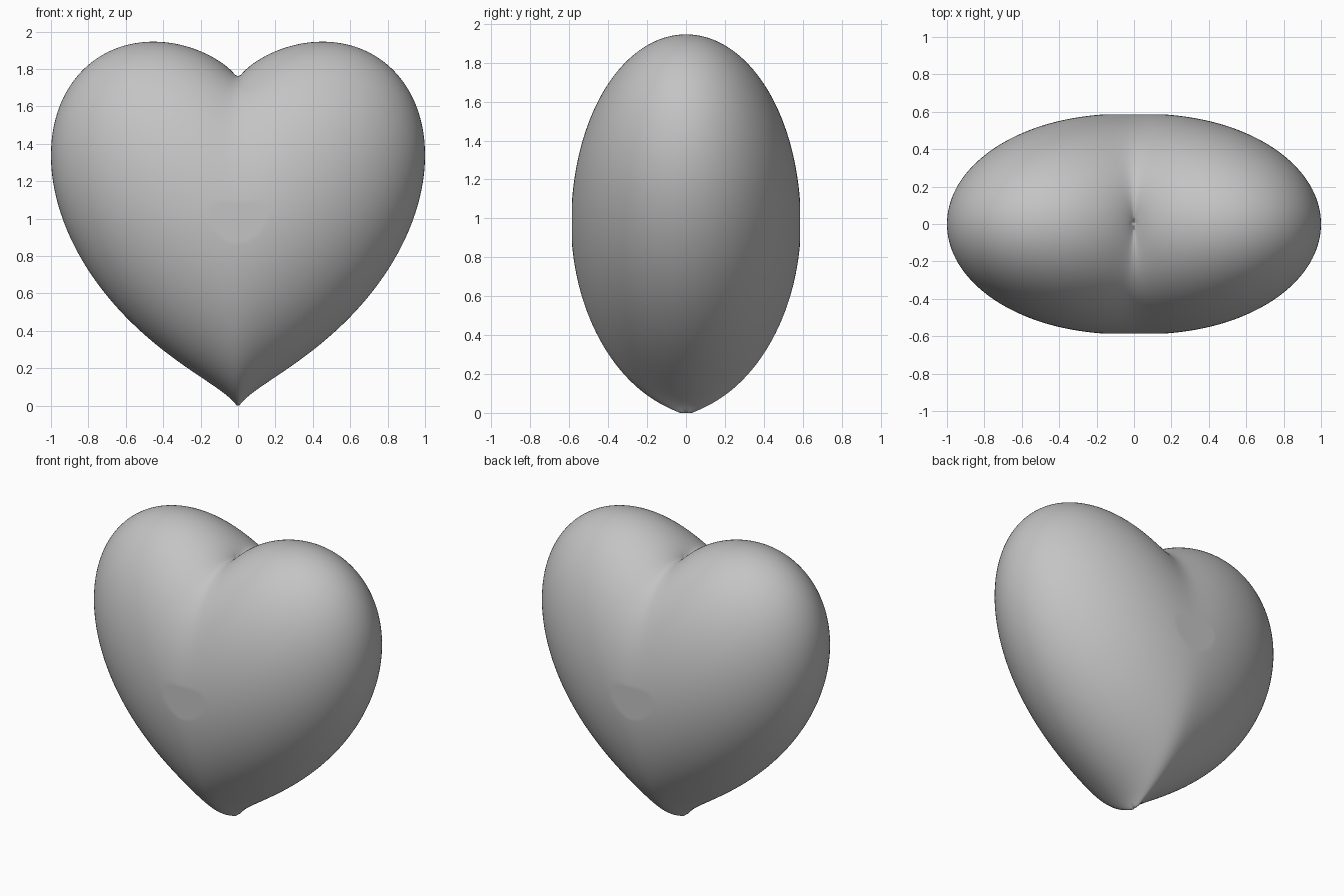
import bpy
import bmesh
import math

SCALE = 0.878      # size of one formula unit
CENTRE_Z = 0.86    # height of the heart's widest seam
HALF_DEPTH = 0.586

default = bpy.data.objects.get("Cube")
if default:
    bpy.data.objects.remove(default, do_unlink=True)


def heart_radius(d):
    """Distance to the heart surface along unit direction d."""
    q = d.x ** 2 + 2.25 * d.y ** 2 + d.z ** 2
    s = d.z ** 3 * (d.x ** 2 + 0.045 * d.y ** 2)
    c = math.copysign(abs(s) ** (1 / 3), s)
    low, high = 0.0, 2.0
    for _ in range(32):
        r = (low + high) / 2
        if r * r * q - 1 - c * r ** (5 / 3) < 0:
            low = r
        else:
            high = r
    return low


# Grey material
grey = bpy.data.materials.new("grey")
grey.use_nodes = True
colour = (0.55, 0.55, 0.55, 1)
grey.diffuse_color = colour
grey.node_tree.nodes["Principled BSDF"].inputs["Base Color"].default_value = colour

# Heart body: a sphere pushed out to the heart surface
bm = bmesh.new()
bmesh.ops.create_uvsphere(bm, u_segments=256, v_segments=176, radius=1)
for v in bm.verts:
    d = v.co.normalized()
    p = d * heart_radius(d) * SCALE
    # slightly flattened front, back and tip
    p.y = max(-HALF_DEPTH, min(HALF_DEPTH, p.y))
    p.z = max(0, p.z + CENTRE_Z)
    v.co = p
bmesh.ops.recalc_face_normals(bm, faces=bm.faces)

mesh = bpy.data.meshes.new("heart")
bm.to_mesh(mesh)
bm.free()
mesh.materials.append(grey)
for poly in mesh.polygons:
    poly.use_smooth = True
heart = bpy.data.objects.new("heart", mesh)
bpy.context.collection.objects.link(heart)
